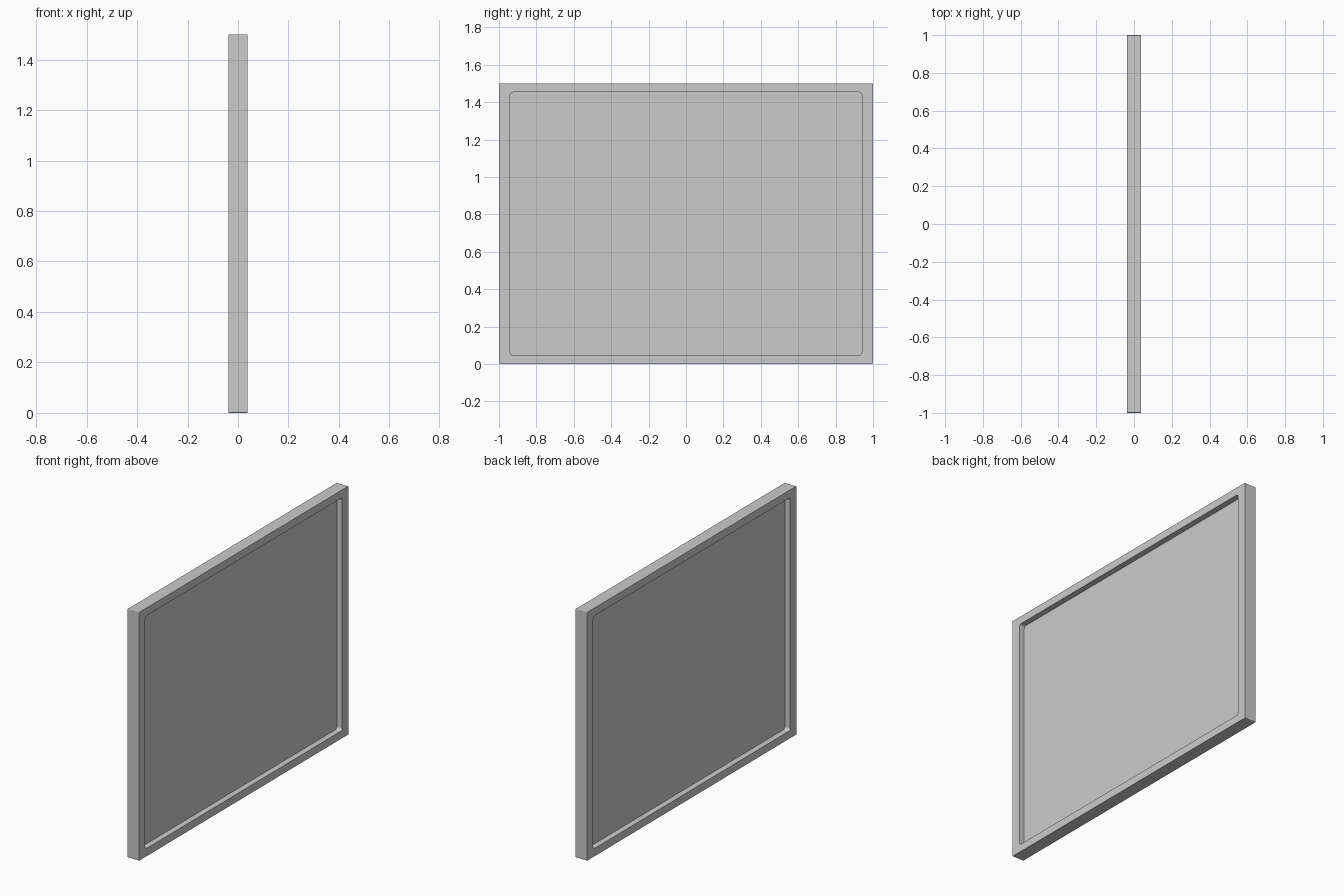
import bpy
import bmesh
from math import cos, sin, pi

if "Cube" in bpy.data.objects:
    bpy.data.objects.remove(bpy.data.objects["Cube"])

SEG = 4  # segments per rounded corner


def outline(half_y, z0, z1, r):
    """Rounded rectangle in the YZ plane."""
    corners = [(half_y - r, z1 - r), (-half_y + r, z1 - r),
               (-half_y + r, z0 + r), (half_y - r, z0 + r)]
    return [(y + r * cos((i + k / SEG) * pi / 2), z + r * sin((i + k / SEG) * pi / 2))
            for i, (y, z) in enumerate(corners) for k in range(SEG + 1)]


def finish(name, bm):
    bmesh.ops.recalc_face_normals(bm, faces=bm.faces)
    mesh = bpy.data.meshes.new(name)
    bm.to_mesh(mesh)
    bm.free()
    obj = bpy.data.objects.new(name, mesh)
    bpy.context.collection.objects.link(obj)
    return obj


def ring(bm, pts, x):
    return [bm.verts.new((x, y, z)) for y, z in pts]


def bridge(bm, a, b):
    n = len(a)
    for i in range(n):
        j = (i + 1) % n
        bm.faces.new((a[i], a[j], b[j], b[i]))


HALF = 0.038
outer = outline(1.0, 0.0, 1.5, 0.005)
inner = outline(0.94, 0.047, 1.453, 0.015)

# Frame: closed loop of outer and inner walls
bm = bmesh.new()
rings = [ring(bm, outer, -HALF), ring(bm, outer, HALF),
         ring(bm, inner, HALF), ring(bm, inner, -HALF)]
for i in range(4):
    bridge(bm, rings[i], rings[(i + 1) % 4])
finish("frame", bm)

# Thin board set in the middle of the frame
bm = bmesh.new()
back, front = ring(bm, inner, -0.003), ring(bm, inner, 0.003)
bridge(bm, back, front)
bm.faces.new(back)
bm.faces.new(front)
finish("board_panel", bm)
